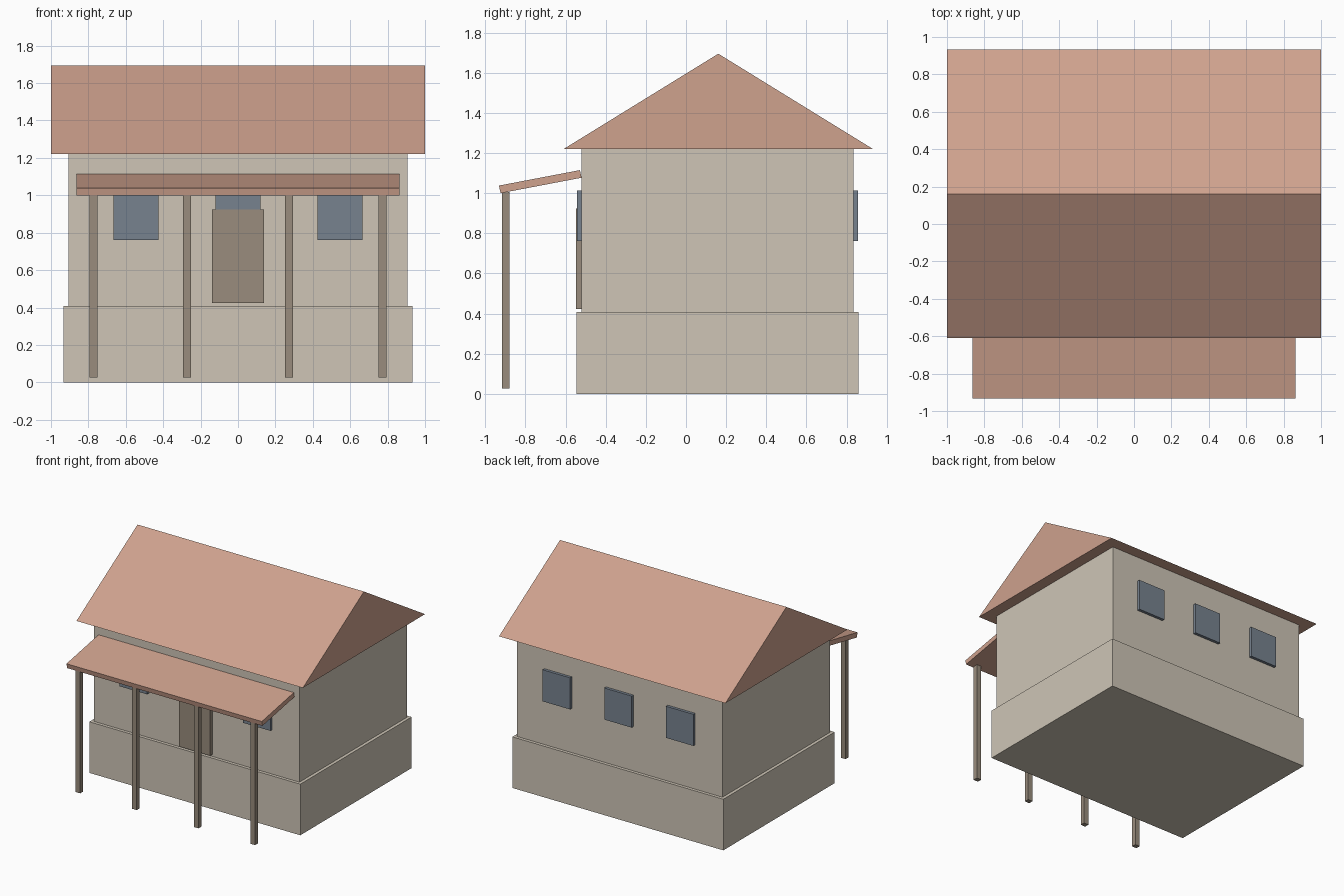
import bpy

cube = bpy.data.objects.get("Cube")
if cube:
    bpy.data.objects.remove(cube, do_unlink=True)


def material(name, rgb):
    mat = bpy.data.materials.new(name)
    mat.use_nodes = True
    mat.diffuse_color = (*rgb, 1)
    mat.node_tree.nodes["Principled BSDF"].inputs["Base Color"].default_value = (*rgb, 1)
    return mat


plaster = material("beige plaster", (0.62, 0.56, 0.47))
tile = material("terracotta tile", (0.62, 0.36, 0.27))
wood = material("brown wood", (0.32, 0.265, 0.205))
glass = material("blue grey glass", (0.185, 0.225, 0.275))


def extrude_x(name, profile, x0, x1, mat):
    """Solid with a (y, z) profile, counter-clockwise seen from +x."""
    n = len(profile)
    verts = [(x, y, z) for x in (x0, x1) for y, z in profile]
    faces = [tuple(reversed(range(n))), tuple(range(n, 2 * n))]
    faces += [(i, (i + 1) % n, n + (i + 1) % n, n + i) for i in range(n)]
    mesh = bpy.data.meshes.new(name)
    mesh.from_pydata(verts, [], faces)
    mesh.materials.append(mat)
    obj = bpy.data.objects.new(name, mesh)
    bpy.context.collection.objects.link(obj)
    return obj


def box(name, x, y, z, mat):
    profile = [(y[0], z[0]), (y[1], z[0]), (y[1], z[1]), (y[0], z[1])]
    return extrude_x(name, profile, x[0], x[1], mat)


# House body: wide plinth, walls and closed gable roof
box("plinth", (-0.932, 0.932), (-0.545, 0.86), (0, 0.408), plaster)
box("walls", (-0.907, 0.907), (-0.52, 0.835), (0.408, 1.22), plaster)
extrude_x("gable_roof", [(-0.61, 1.22), (0.932, 1.22), (0.161, 1.695)], -1, 1, tile)

# Porch: sloping slab carried by four posts
extrude_x("porch_roof", [(-0.924, 1.0), (-0.521, 1.077), (-0.528, 1.115), (-0.932, 1.038)],
          -0.863, 0.863, tile)
for i, x in enumerate((-0.773, -0.273, 0.273, 0.773)):
    box(f"porch_post_{i + 1}", (x - 0.021, x + 0.021), (-0.918, -0.88), (0.027, 1.005), wood)

# Door, and three windows on both the front and back walls
box("front_door", (-0.138, 0.138), (-0.548, -0.515), (0.424, 0.924), wood)
for side, y in (("front", (-0.543, -0.515)), ("back", (0.83, 0.858))):
    for place, x in (("right", -0.545), ("middle", 0), ("left", 0.545)):
        box(f"{side}_window_{place}", (x - 0.121, x + 0.121), y, (0.762, 1.014), glass)
